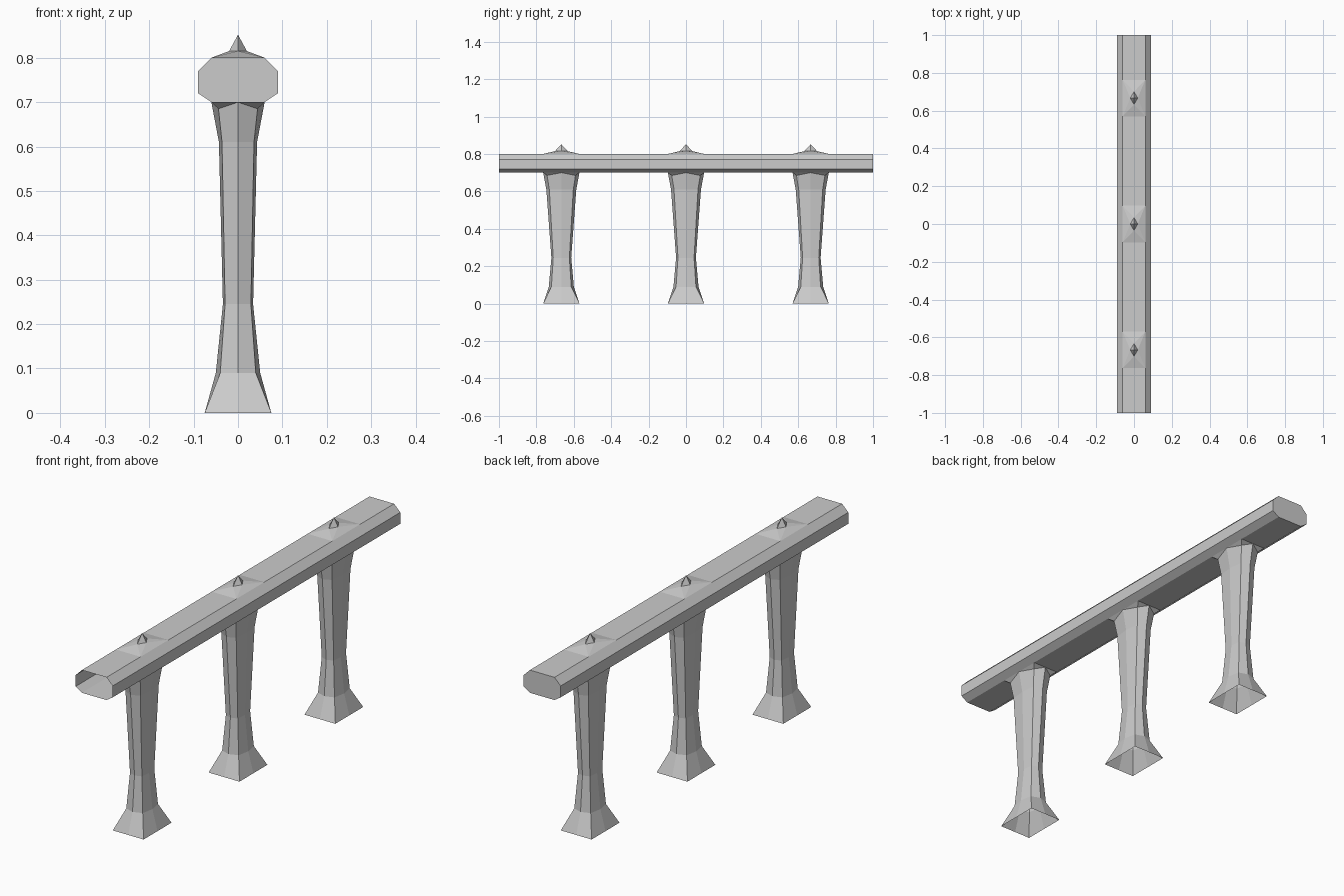
import bpy, bmesh

if "Cube" in bpy.data.objects:
    bpy.data.objects.remove(bpy.data.objects["Cube"])


def finish(bm, name, loc=(0, 0, 0)):
    bmesh.ops.recalc_face_normals(bm, faces=bm.faces[:])
    me = bpy.data.meshes.new(name)
    bm.to_mesh(me)
    bm.free()
    ob = bpy.data.objects.new(name, me)
    ob.location = loc
    bpy.context.collection.objects.link(ob)
    return ob


def bridge(bm, a, b):
    n = len(a)
    for i in range(n):
        j = (i + 1) % n
        bm.faces.new((a[i], a[j], b[j], b[i]))


def ring(bm, mid, diag, z):
    """Eight points: middles of the sides alternate with the corners."""
    (mx, my), (dx, dy) = mid, diag
    pts = [(mx, 0), (dx, dy), (0, my), (-dx, dy),
           (-mx, 0), (-dx, -dy), (0, -my), (dx, -dy)]
    return [bm.verts.new((x, y, z)) for x, y in pts]


# Handrail: eight-sided tube, open at the front, capped at the back
def make_rail():
    bm = bmesh.new()
    half = [(0.06, 0.70), (0.09, 0.72), (0.09, 0.77), (0.06, 0.80)]
    prof = half + [(-x, z) for x, z in reversed(half)]
    front = [bm.verts.new((x, -1, z)) for x, z in prof]
    back = [bm.verts.new((x, 1, z)) for x, z in prof]
    bridge(bm, front, back)
    bm.faces.new(back)
    finish(bm, "handrail")


# Post: waisted eight-sided shaft with a rectangular foot and head, open ended
def make_post(y):
    bm = bmesh.new()
    rings = [ring(bm, m, d, z) for m, d, z in [
        ((0.075, 0.097), (0.075, 0.097), 0.0),
        ((0.050, 0.067), (0.040, 0.053), 0.09),
        ((0.034, 0.053), (0.029, 0.043), 0.245),
        ((0.043, 0.080), (0.036, 0.064), 0.61),
        ((0.060, 0.097), (0.044, 0.076), 0.70)]]
    for v in rings[-1][1::2]:
        v.co.z = 0.685
    for a, b in zip(rings, rings[1:]):
        bridge(bm, a, b)
    # overhanging head corners
    top = rings[-1]
    for i in (1, 3, 5, 7):
        d, p, q = top[i], top[i - 1], top[(i + 1) % 8]
        c = bm.verts.new((0.06 if d.co.x > 0 else -0.06,
                          0.097 if d.co.y > 0 else -0.097, 0.70))
        bm.faces.new((d, p, c))
        bm.faces.new((d, c, q))
    finish(bm, "post", (0, y, 0))


# Finial: low rectangular plinth rising to a diamond spike
def make_finial(y):
    bm = bmesh.new()
    base = [bm.verts.new((sx * 0.06, sy * 0.097, 0.80))
            for sx, sy in ((1, 1), (-1, 1), (-1, -1), (1, -1))]
    dia = [bm.verts.new(p) for p in ((0.02, 0, 0.815), (0, 0.034, 0.815),
                                     (-0.02, 0, 0.815), (0, -0.034, 0.815))]
    tip = bm.verts.new((0, 0, 0.852))
    for i in range(4):
        j = (i + 1) % 4
        bm.faces.new((base[i], dia[i], dia[j]))
        bm.faces.new((base[i], base[j], dia[j]))
        bm.faces.new((dia[i], dia[j], tip))
    finish(bm, "finial", (0, y, 0))


make_rail()
for y in (-2 / 3, 0, 2 / 3):
    make_post(y)
    make_finial(y)
